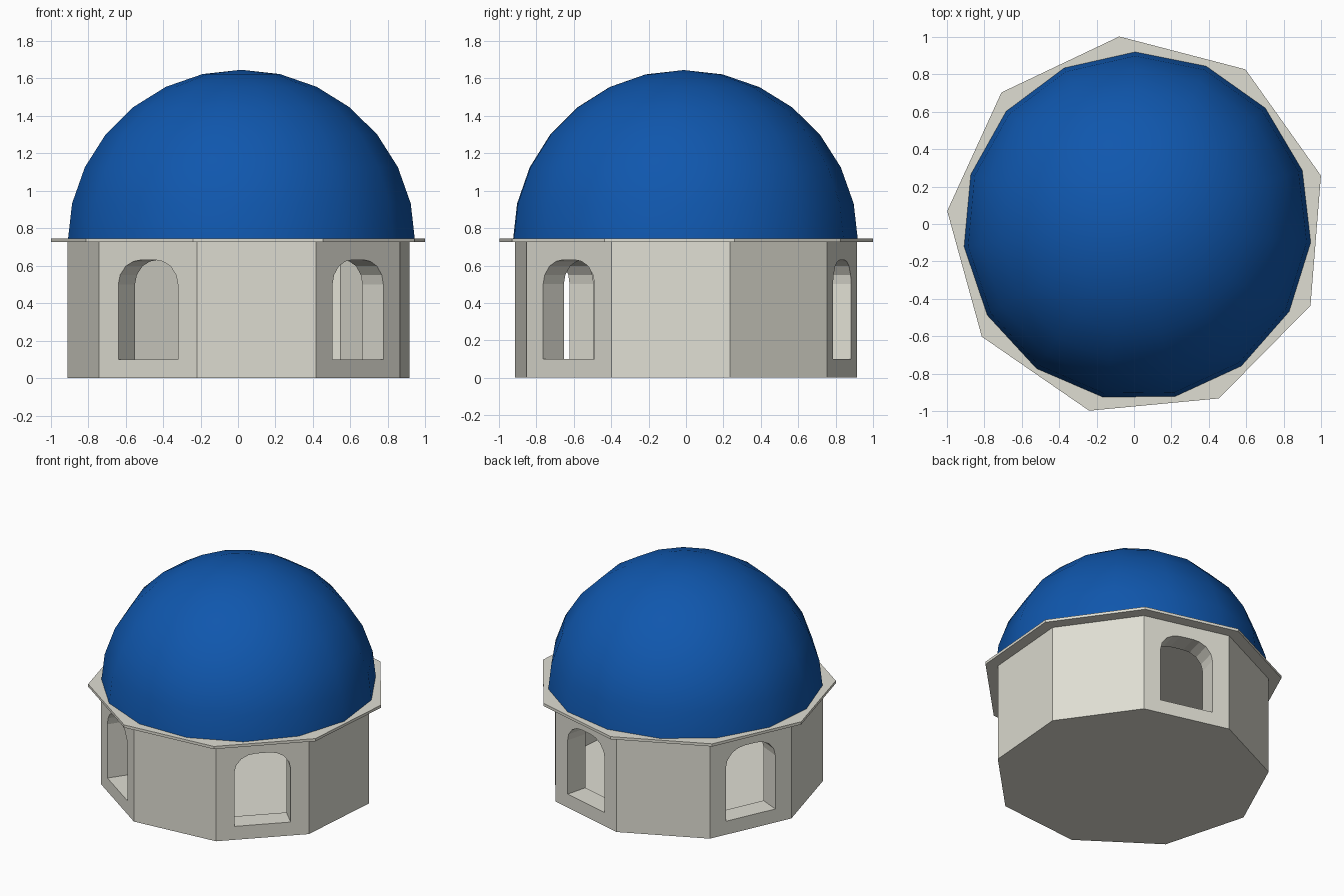
import bpy, bmesh
from math import sin, cos, pi, radians
from mathutils import Vector

if "Cube" in bpy.data.objects:
    bpy.data.objects.remove(bpy.data.objects["Cube"])

CX, CY = 0.017, -0.012
SIDES, PHASE = 9, radians(15.4)
WALL_R, WALL_H = 0.931, 0.725


def material(name, rgb):
    m = bpy.data.materials.new(name)
    m.diffuse_color = (*rgb, 1)
    m.use_nodes = True
    m.node_tree.nodes["Principled BSDF"].inputs["Base Color"].default_value = m.diffuse_color
    return m


def ring(bm, n, r, z, phase):
    return [bm.verts.new((CX + r * cos(phase + 2 * pi * i / n),
                          CY + r * sin(phase + 2 * pi * i / n), z)) for i in range(n)]


def bridge(bm, a, b):
    for i in range(len(a)):
        j = (i + 1) % len(a)
        bm.faces.new((a[i], a[j], b[j], b[i]))


def finish(bm, name, mat, smooth=False):
    bmesh.ops.remove_doubles(bm, verts=bm.verts, dist=0.0005)
    me = bpy.data.meshes.new(name)
    for f in bm.faces:
        f.smooth = smooth
    bm.to_mesh(me)
    bm.free()
    me.materials.append(mat)
    ob = bpy.data.objects.new(name, me)
    bpy.context.collection.objects.link(ob)


stone = material("stone", (0.74, 0.73, 0.65))
blue = material("blue", (0.005, 0.095, 0.42))

# Walls: thin nine-sided drum, four arched windows with deep reveals
half = WALL_R * sin(pi / SIDES)
apothem = WALL_R * cos(pi / SIDES)
w, depth = 0.193, 0.157
opening = [(0, 0.1), (w, 0.1), (w, 0.5), (0.94 * w, 0.55), (0.75 * w, 0.597),
           (0.5 * w, 0.622), (0.25 * w, 0.63), (0, 0.63)]
windows = {1, 3, 5, 7}  # sides facing 75, 155, 235 and 315 degrees
bm = bmesh.new()
for k in range(SIDES):
    a = PHASE + (k + 0.5) * 2 * pi / SIDES
    normal, tangent = Vector((cos(a), sin(a), 0)), Vector((-sin(a), cos(a), 0))

    def add(points):
        bm.faces.new([bm.verts.new(Vector((CX, CY, z)) + normal * (apothem - d) + tangent * t)
                      for t, z, d in points])

    if k not in windows:
        add([(-half, 0, 0), (half, 0, 0), (half, WALL_H, 0), (-half, WALL_H, 0)])
        continue
    for s in (1, -1):
        edge = [(s * t, z) for t, z in opening]
        outline = [(0, 0), (s * half, 0), (s * half, WALL_H), (0, WALL_H)] + edge[::-1]
        add([(t, z, 0) for t, z in outline][::s])
        for (t0, z0), (t1, z1) in zip(edge, edge[1:]):
            add([(t0, z0, 0), (t0, z0, depth), (t1, z1, depth), (t1, z1, 0)][::-s])
bm.faces.new(ring(bm, SIDES, WALL_R, 0, PHASE)[::-1])
finish(bm, "walls", stone)

# Cornice slab
bm = bmesh.new()
low = ring(bm, SIDES, 1.017, 0.725, PHASE)
high = ring(bm, SIDES, 1.017, 0.745, PHASE)
bridge(bm, low, high)
bm.faces.new(low[::-1])
bm.faces.new(high)
finish(bm, "cornice", stone)

# Dome: smooth-shaded hemisphere, 15 segments by 7 rings
bm = bmesh.new()
rings = [ring(bm, 15, 0.932 * cos(pi / 14 * i), 0.727 + 0.918 * sin(pi / 14 * i), radians(90.7))
         for i in range(7)]
for lo, hi in zip(rings, rings[1:]):
    bridge(bm, lo, hi)
top = bm.verts.new((CX, CY, 1.645))
for i in range(15):
    bm.faces.new((rings[-1][i], rings[-1][(i + 1) % 15], top))
finish(bm, "dome", blue, smooth=True)
